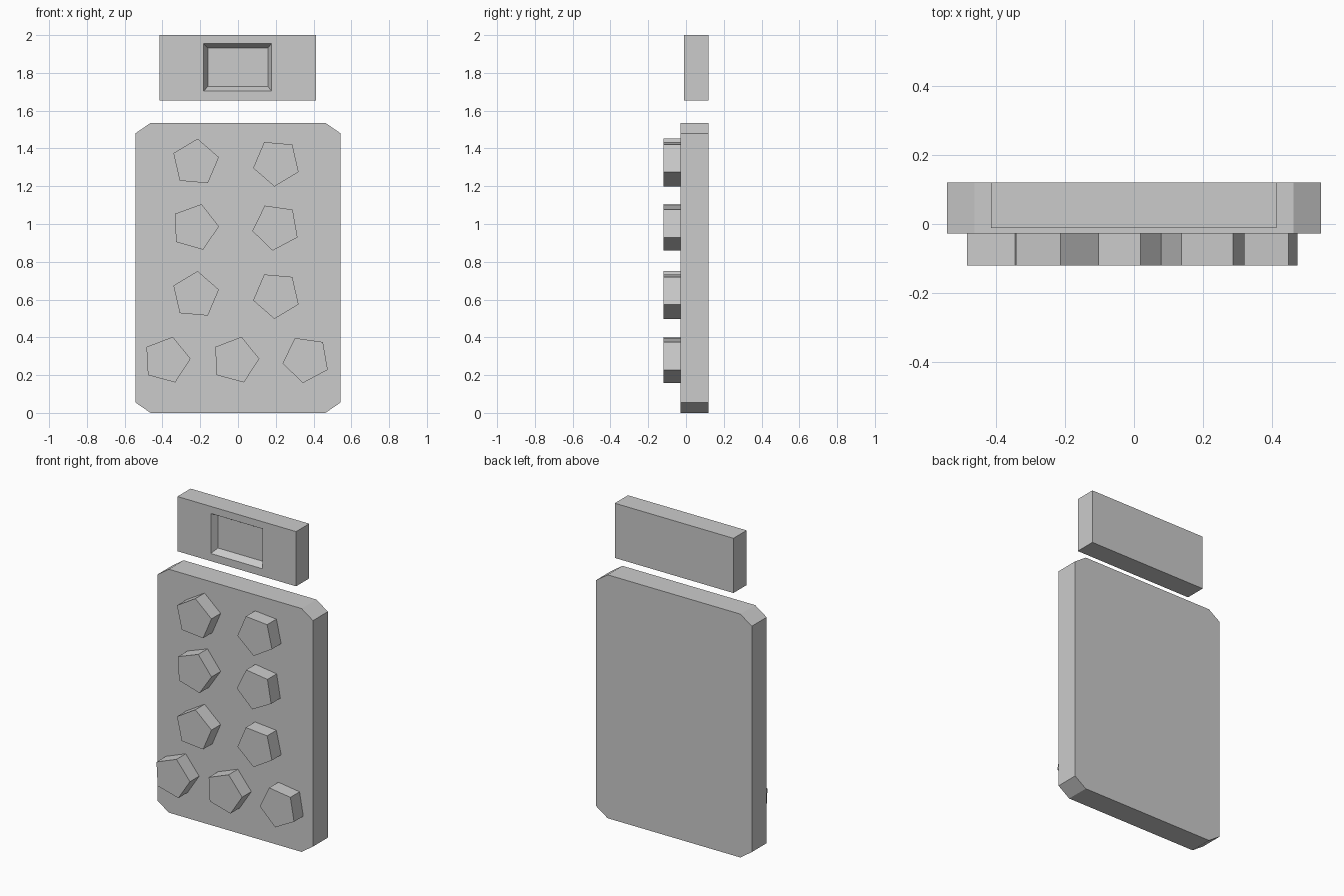
import bpy, bmesh
from math import cos, sin, radians

if "Cube" in bpy.data.objects:
    bpy.data.objects.remove(bpy.data.objects["Cube"])


def prism(name, outline, y_front, y_back):
    """Extrude an (x, z) outline from y_front to y_back."""
    bm = bmesh.new()
    face = bm.faces.new([bm.verts.new((x, y_front, z)) for x, z in outline])
    ext = bmesh.ops.extrude_face_region(bm, geom=[face], use_keep_orig=True)
    verts = [g for g in ext["geom"] if isinstance(g, bmesh.types.BMVert)]
    bmesh.ops.translate(bm, verts=verts, vec=(0, y_back - y_front, 0))
    bmesh.ops.recalc_face_normals(bm, faces=bm.faces)
    mesh = bpy.data.meshes.new(name)
    bm.to_mesh(mesh)
    bm.free()
    ob = bpy.data.objects.new(name, mesh)
    bpy.context.collection.objects.link(ob)
    return ob


# Main plate with clipped corners
X, Z, CX, CZ = 0.543, 1.535, 0.08, 0.055
prism("base_plate", [(-X + CX, 0), (X - CX, 0), (X, CZ), (X, Z - CZ),
                     (X - CX, Z), (-X + CX, Z), (-X, Z - CZ), (-X, CZ)], -0.028, 0.12)

# Five-sided buttons: x, z, rotation of one corner
buttons = [(-0.225, 1.325, 85), (0.204, 1.325, -95),
           (-0.228, 0.983, 74), (0.201, 0.985, -98),
           (-0.225, 0.624, 85), (0.204, 0.624, -95),
           (-0.378, 0.28, 3), (-0.014, 0.28, 3), (0.361, 0.284, -98)]
for i, (x, z, a) in enumerate(buttons):
    prism(f"button_{i + 1}",
          [(x + 0.127 * cos(radians(a + 72 * k)), z + 0.127 * sin(radians(a + 72 * k)))
           for k in range(5)], -0.12, -0.026)

# Upper block with a tapered rectangular recess in its front
head = prism("head_block", [(-0.415, 1.655), (0.413, 1.655), (0.413, 2.0), (-0.415, 2.0)],
             -0.011, 0.12)
bm = bmesh.new()
bm.from_mesh(head.data)
front = min(bm.faces, key=lambda f: f.calc_center_median().y)


def inset_to(face, x0, x1, z0, z1, y):
    """Inset a face and snap its corners to a given rectangle."""
    bmesh.ops.inset_region(bm, faces=[face], thickness=0.005)
    c = face.calc_center_median()
    for v in face.verts:
        v.co = (x0 if v.co.x < c.x else x1, y, z0 if v.co.z < c.z else z1)


inset_to(front, -0.182, 0.178, 1.703, 1.955, -0.011)
inset_to(front, -0.160, 0.158, 1.728, 1.932, 0.029)
bm.normal_update()
bm.to_mesh(head.data)
bm.free()
